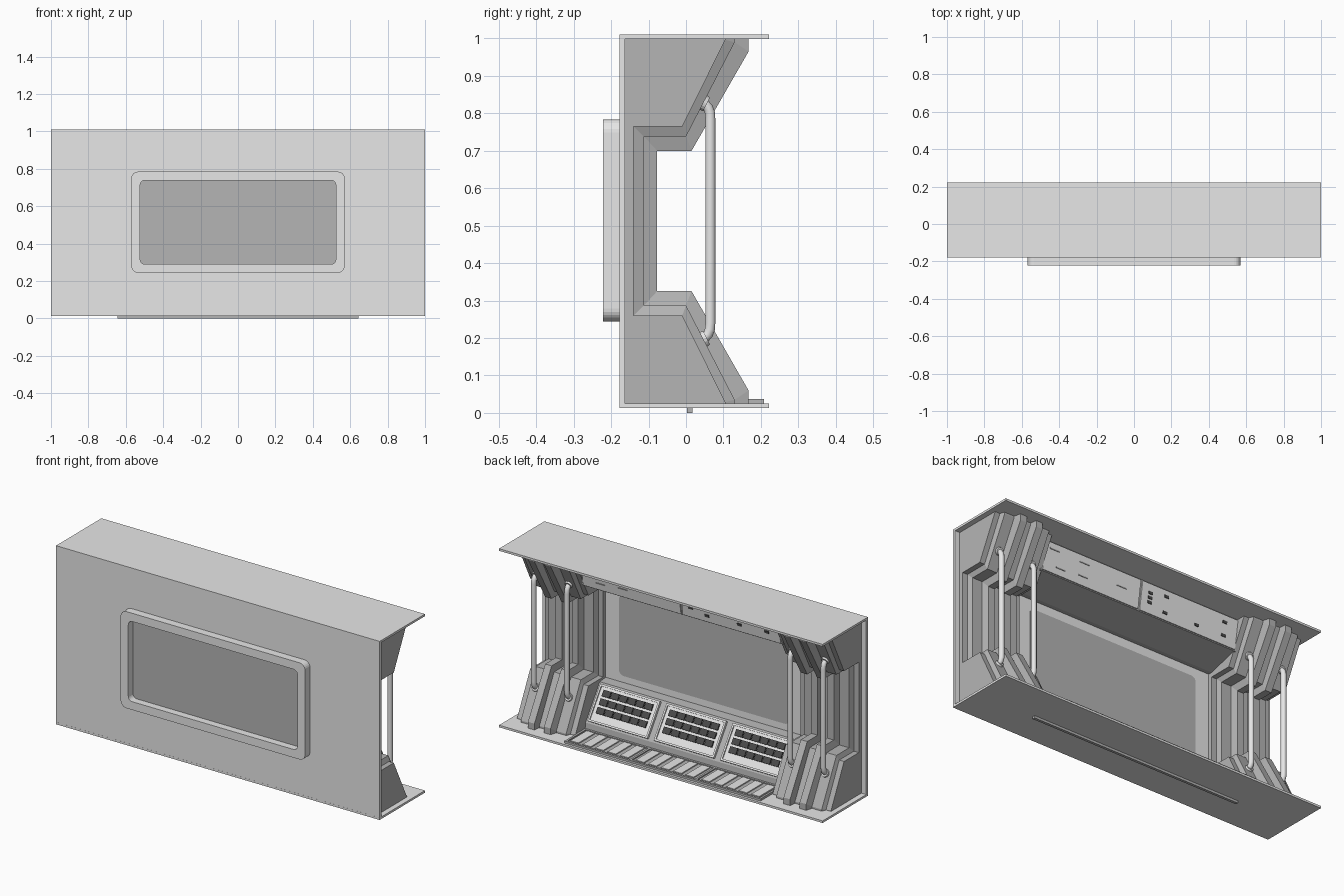
import bpy, bmesh, math
from mathutils import Matrix, Vector

cube = bpy.data.objects.get("Cube")
if cube:
    bpy.data.objects.remove(cube)


def material(name, v):
    m = bpy.data.materials.new(name)
    m.use_nodes = True
    m.diffuse_color = (v, v, v, 1)
    m.node_tree.nodes["Principled BSDF"].inputs["Base Color"].default_value = (v, v, v, 1)
    return m


LIGHT = material("light grey", 0.8)
MID = material("mid grey", 0.46)
DARK = material("dark keys", 0.07)


def finish(name, bm, mat):
    bmesh.ops.recalc_face_normals(bm, faces=bm.faces)
    me = bpy.data.meshes.new(name)
    bm.to_mesh(me)
    bm.free()
    me.materials.append(mat)
    ob = bpy.data.objects.new(name, me)
    bpy.context.collection.objects.link(ob)
    return ob


def boxes(name, specs, mat, frame=Matrix()):
    """One mesh of boxes, each given as (centre, size) in a local frame."""
    bm = bmesh.new()
    for c, s in specs:
        bmesh.ops.create_cube(bm, size=1, matrix=frame @ Matrix.Translation(c) @ Matrix.Diagonal((*s, 1)))
    return finish(name, bm, mat)


def loft(name, sections, mat):
    """Join matching closed loops of 3D points and cap both ends."""
    bm = bmesh.new()
    rings = [[bm.verts.new(p) for p in s] for s in sections]
    n = len(rings[0])
    for a, b in zip(rings, rings[1:]):
        for i in range(n):
            j = (i + 1) % n
            bm.faces.new((a[i], a[j], b[j], b[i]))
    bm.faces.new(rings[0])
    bm.faces.new(rings[-1])
    return finish(name, bm, mat)


def prism(name, profile, half, mat):
    return loft(name, [[(x, y, z) for y, z in profile] for x in (-half, half)], mat)


def rounded(hx, hz, r, y, zc, steps=6):
    pts = []
    for k, (sx, sz) in enumerate(((1, 1), (-1, 1), (-1, -1), (1, -1))):
        for i in range(steps + 1):
            a = math.pi / 2 * (k + i / steps)
            pts.append((sx * (hx - r) + r * math.cos(a), y, zc + sz * (hz - r) + r * math.sin(a)))
    return pts


def slope_frame(top, bottom):
    """Local frame on a sloped face: x along x, y up the slope, z outward."""
    t, b = Vector((0, *top)), Vector((0, *bottom))
    up = (t - b).normalized()
    side = Vector((-1, 0, 0))
    m = Matrix((side, up, side.cross(up))).transposed().to_4x4()
    m.translation = (t + b) / 2
    return m


# Outer shell
boxes("front_wall", [((0, -0.17, 0.512), (2, 0.015, 0.98))], LIGHT)
boxes("roof_plate", [((0, 0.022, 1.005), (2, 0.4, 0.012))], LIGHT)
boxes("floor_plate", [((0, 0.022, 0.019), (2, 0.4, 0.012))], LIGHT)
boxes("floor_runner", [((0, 0.01, 0.007), (1.29, 0.015, 0.014))], MID)

# Window frame as a closed rounded tube, with the pane through the wall
ZC = 0.514
bm = bmesh.new()
loops = [rounded(0.57, 0.27, 0.035, -0.175, ZC), rounded(0.57, 0.27, 0.035, -0.222, ZC),
         rounded(0.523, 0.224, 0.025, -0.222, ZC), rounded(0.523, 0.224, 0.025, -0.175, ZC)]
rings = [[bm.verts.new(p) for p in lp] for lp in loops]
count = len(rings[0])
for k in range(4):
    a, b = rings[k], rings[(k + 1) % 4]
    for i in range(count):
        j = (i + 1) % count
        bm.faces.new((a[i], a[j], b[j], b[i]))
finish("window_frame", bm, LIGHT)
loft("window_pane", [rounded(0.525, 0.226, 0.027, y, ZC) for y in (-0.181, -0.159)], MID)


# Ribbed side bays: a bracket profile at three depths, lofted along x
def bracket(x, level):
    a, b, c, d, e = level
    upper = [(-0.163, 1.0), (a, 1.0), (a, b), (c, d), (e, d)]
    pts = upper + [(y, 1.025 - z) for y, z in reversed(upper)]
    return [(x, y, z) for y, z in pts]


low = (0.105, 0.996, -0.01, 0.765, -0.14)
middle = (0.13, 0.99, 0.0, 0.738, -0.112)
high = (0.167, 0.965, 0.015, 0.70, -0.077)
half_bay = [(0.025, middle), (0.03, high), (0.07, high), (0.08, middle),
            (0.14, middle), (0.15, low), (0.18, low)]
stations = [(-d, lv) for d, lv in reversed(half_bay)] + half_bay
for side, s in (("left", 1), ("right", -1)):
    loft(side + "_ribbed_bay", [bracket(s * (0.79 + d), lv) for d, lv in stations], MID)

# Grab rails with flanges, two on each side
half_rail = [(0.03, 0.19), (0.05, 0.2), (0.059, 0.21), (0.064, 0.223), (0.065, 0.24)]
rail_path = half_rail + [(y, 1.025 - z) for y, z in reversed(half_rail)]
for side, s in (("left", 1), ("right", -1)):
    for place, x in (("inner", 0.69), ("outer", 0.895)):
        name = f"{side}_{place}_rail"
        cu = bpy.data.curves.new(name, "CURVE")
        cu.dimensions = "3D"
        cu.bevel_depth = 0.014
        cu.bevel_resolution = 3
        cu.use_fill_caps = True
        sp = cu.splines.new("POLY")
        sp.points.add(len(rail_path) - 1)
        for p, (y, z) in zip(sp.points, rail_path):
            p.co = (s * x, y, z, 1)
        cu.materials.append(LIGHT)
        ob = bpy.data.objects.new(name, cu)
        bpy.context.collection.objects.link(ob)
        bpy.ops.object.select_all(action="DESELECT")
        ob.select_set(True)
        bpy.context.view_layer.objects.active = ob
        bpy.ops.object.convert(target="MESH")
        bpy.ops.object.shade_smooth_by_angle(angle=math.radians(40))
        bm = bmesh.new()
        for z, tilt in ((0.197, 1), (0.828, -1)):
            axis = Vector((0, 0.887, 0.46 * tilt))
            rot = axis.to_track_quat("Z", "Y").to_matrix().to_4x4()
            bmesh.ops.create_cone(bm, cap_ends=True, segments=16, radius1=0.023, radius2=0.02, depth=0.016,
                                  matrix=Matrix.Translation((s * x, 0.048, z)) @ rot)
        finish(name + "_flanges", bm, LIGHT)

# Control desk with three keyboards
desk_top, desk_bottom = (-0.11, 0.245), (0.015, 0.065)
prism("control_desk", [(-0.163, 0.25), desk_top, desk_bottom, (0.02, 0.025), (-0.163, 0.025)], 0.62, MID)
desk = slope_frame(desk_top, desk_bottom)
for label, x in (("left", -0.41), ("centre", 0), ("right", 0.41)):
    frame = desk @ Matrix.Translation((x, 0, 0))
    boxes(label + "_keyboard_base", [((0, 0, 0.003), (0.37, 0.2, 0.01))], LIGHT, frame)
    rim = [((0, sy * 0.095, 0.008), (0.37, 0.01, 0.014)) for sy in (-1, 1)]
    rim += [((sx * 0.18, 0, 0.008), (0.01, 0.2, 0.014)) for sx in (-1, 1)]
    boxes(label + "_keyboard_rim", rim, LIGHT, frame)
    keys = [(((c - 2.5) * 0.052, (r - 1) * 0.046 + 0.012, 0.011), (0.046, 0.034, 0.01))
            for c in range(6) for r in range(3)]
    boxes(label + "_keys", keys, DARK, frame)

# Floor grate in three groups of slats
boxes("grate_bed", [((0, 0.115, 0.027), (1.21, 0.18, 0.008))], MID)
slats = [((g * 0.405 + (i - 2) * 0.077, 0.115, 0.033), (0.05, 0.145, 0.008))
         for g in (-1, 0, 1) for i in range(5)]
boxes("grate_slats", slats, LIGHT)
edges = [((0, y, 0.031), (1.21, 0.012, 0.012)) for y in (0.03, 0.202)]
edges += [((x, 0.115, 0.031), (0.012, 0.18, 0.012)) for x in (-0.6, -0.2025, 0.2025, 0.6)]
boxes("grate_frame", edges, MID)

# Overhead console with two fascia panels and small switches
head_top, head_bottom = (0.055, 1.0), (0.03, 0.836)
prism("overhead_console", [(-0.163, 1.0), head_top, head_bottom, (-0.14, 0.79), (-0.163, 0.79)], 0.62, MID)
head = slope_frame(head_top, head_bottom)
boxes("overhead_fascia", [((s * 0.308, 0, 0.002), (0.605, 0.155, 0.008)) for s in (-1, 1)], LIGHT, head)
switches = [((x, y, 0.007), (0.026, 0.014, 0.006))
            for x, y in ((0.06, 0.03), (0.06, 0.005), (0.06, -0.02), (0.16, 0.045),
                         (0.16, -0.04), (0.36, -0.035), (0.53, 0.04), (0.53, -0.03))]
boxes("overhead_switches", switches, DARK, head)
labels = [((x, y, 0.007), (0.06, 0.006, 0.004))
          for x, y in ((-0.55, 0.045), (-0.5, -0.04), (-0.36, 0.04), (-0.36, -0.03), (-0.12, 0.0))]
boxes("overhead_trim_bars", labels, MID, head)
